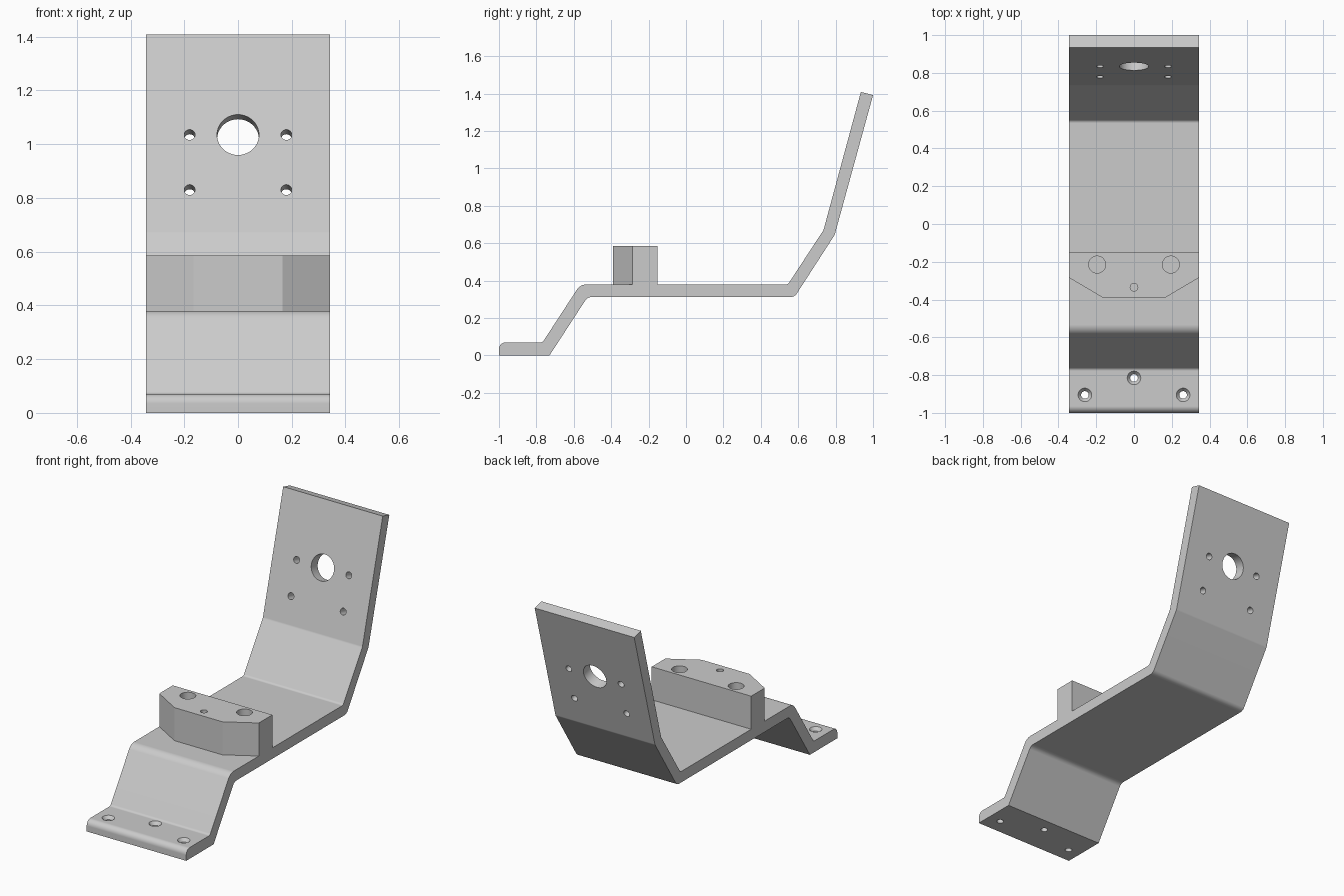
import bpy
import bmesh
import math
from mathutils import Vector, Matrix

cube = bpy.data.objects.get("Cube")
if cube:
    bpy.data.objects.remove(cube, do_unlink=True)

HALF = 0.343          # half width of the bracket

metal = bpy.data.materials.new("grey metal")
metal.use_nodes = True
GREY = (0.6, 0.6, 0.6, 1)
metal.diffuse_color = GREY
metal.node_tree.nodes["Principled BSDF"].inputs["Base Color"].default_value = GREY


def rounded(points, steps=6):
    """Outline from (u, v, radius) corners, with arcs where the radius is set."""
    out = []
    for i, (u, v, r) in enumerate(points):
        p = Vector((u, v))
        if not r:
            out.append(p)
            continue
        a = (Vector(points[i - 1][:2]) - p).normalized()
        b = (Vector(points[(i + 1) % len(points)][:2]) - p).normalized()
        half = a.angle(b) / 2
        centre = p + (a + b).normalized() * r / math.sin(half)
        d0 = (p + a * r / math.tan(half) - centre).normalized()
        d1 = (p + b * r / math.tan(half) - centre).normalized()
        for k in range(steps + 1):
            out.append(centre + r * d0.slerp(d1, k / steps))
    return out


def prism(name, base, offset):
    """Closed solid made by sweeping a flat outline along offset."""
    bm = bmesh.new()
    face = bm.faces.new([bm.verts.new(p) for p in base])
    swept = bmesh.ops.extrude_face_region(bm, geom=[face], use_keep_orig=True)["geom"]
    bmesh.ops.translate(bm, vec=offset,
                        verts=[e for e in swept if isinstance(e, bmesh.types.BMVert)])
    bmesh.ops.recalc_face_normals(bm, faces=bm.faces)
    mesh = bpy.data.meshes.new(name)
    bm.to_mesh(mesh)
    bm.free()
    mesh.materials.append(metal)
    obj = bpy.data.objects.new(name, mesh)
    bpy.context.collection.objects.link(obj)
    return obj


def drill(obj, centre, axis, r1, r2, depth):
    """Cut a round hole; r1 at the -axis end, r2 at the +axis end."""
    bm = bmesh.new()
    turn = Vector(axis).to_track_quat("Z", "Y").to_matrix().to_4x4()
    bmesh.ops.create_cone(bm, cap_ends=True, segments=40, radius1=r1, radius2=r2,
                          depth=depth, matrix=Matrix.Translation(centre) @ turn)
    mesh = bpy.data.meshes.new("hole_cutter")
    bm.to_mesh(mesh)
    bm.free()
    mesh.materials.append(metal)
    cutter = bpy.data.objects.new("hole_cutter", mesh)
    bpy.context.collection.objects.link(cutter)
    cutter.hide_render = True
    mod = obj.modifiers.new("hole", "BOOLEAN")
    mod.operation, mod.solver, mod.object = "DIFFERENCE", "EXACT", cutter
    bpy.context.view_layer.objects.active = obj
    bpy.ops.object.modifier_apply(modifier=mod.name)
    bpy.data.objects.remove(cutter, do_unlink=True)


def finish(obj):
    """Smooth the bends and bores, keep the flats flat."""
    bpy.ops.object.select_all(action="DESELECT")
    obj.select_set(True)
    bpy.context.view_layer.objects.active = obj
    bpy.ops.object.shade_smooth_by_angle(angle=math.radians(25))
    mod = obj.modifiers.new("flat faces", "WEIGHTED_NORMAL")
    mod.keep_sharp = True


# Bent strip: foot, step, seat, ramp and upright
profile = rounded([
    (-1, 0, 0), (-0.73, 0, 0), (-0.527, 0.312, 0.04), (0.58, 0.312, 0.04),
    (0.795, 0.645, 0.03), (1, 1.392, 0),
    (0.935, 1.409, 0), (0.735, 0.67, 0.03), (0.545, 0.38, 0.02),
    (-0.565, 0.38, 0.06), (-0.767, 0.07, 0.02), (-1, 0.07, 0.035)])
strip = prism("bent_strip", [(-HALF, y, z) for y, z in profile], (2 * HALF, 0, 0))

# Upright holes, square to the sloping plate
slope = Vector((0, 0.2, 0.739)).normalized()
normal = Vector((0, -slope.z, slope.y))
for x, z, r in [(0, 1.035, 0.078), (-0.18, 1.035, 0.02), (0.18, 1.035, 0.02),
                (-0.18, 0.83, 0.02), (0.18, 0.83, 0.02)]:
    drill(strip, (x, 0.735 + (z - 0.67) * slope.y / slope.z, z), normal, r, r, 0.25)

# Countersunk screw holes in the foot
for x, y in [(-0.26, -0.905), (0.26, -0.905), (0, -0.815)]:
    drill(strip, (x, y, 0.03), (0, 0, 1), 0.02, 0.02, 0.2)
    drill(strip, (x, y, 0.06), (0, 0, 1), 0.016, 0.04, 0.03)
finish(strip)

# Mounting block with chamfered front corners
outline = [(HALF, -0.152), (HALF, -0.285), (0.165, -0.39),
           (-0.165, -0.39), (-HALF, -0.285), (-HALF, -0.152)]
block = prism("mounting_block", [(x, y, 0.378) for x, y in outline], (0, 0, 0.208))
for x, y, r in [(-0.195, -0.215, 0.045), (0.195, -0.215, 0.045), (0, -0.335, 0.02)]:
    drill(block, (x, y, 0.586), (0, 0, 1), r, r, 0.3)
finish(block)
